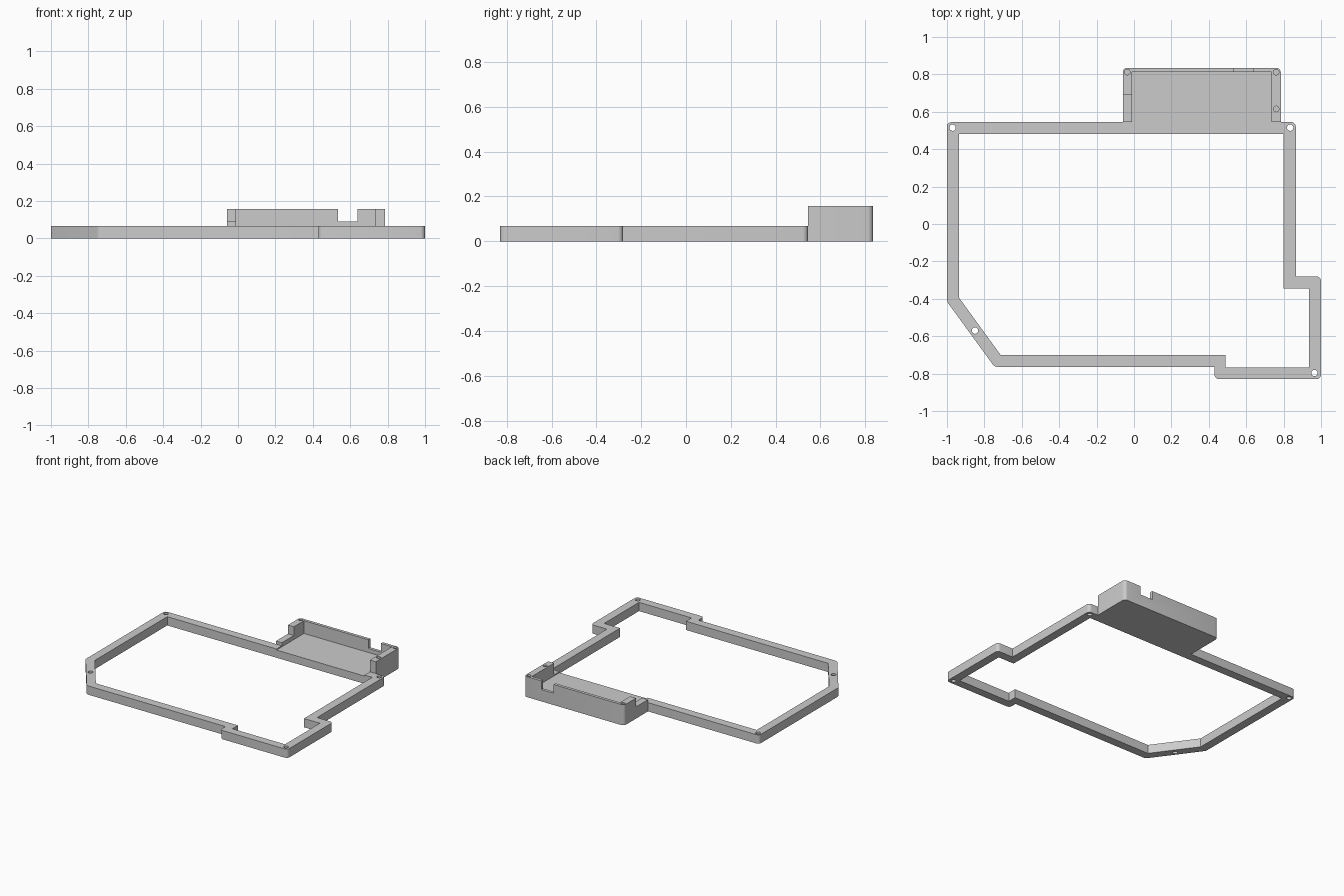
import bpy, bmesh, math
from mathutils import Vector

cube = bpy.data.objects.get("Cube")
if cube:
    bpy.data.objects.remove(cube, do_unlink=True)

GREY = (0.6, 0.6, 0.6, 1)
grey = bpy.data.materials.new("plain grey")
grey.use_nodes = True
grey.diffuse_color = GREY
grey.node_tree.nodes["Principled BSDF"].inputs["Base Color"].default_value = GREY

FRAME_TOP, TRAY_TOP, FLOOR, STEP = 0.067, 0.157, 0.059, 0.09


def rounded(points, steps=5):
    """Outline with a small arc at every corner that has a radius (x, y, r)."""
    out = []
    for i, p in enumerate(points):
        c = Vector(p[:2])
        r = p[2] if len(p) > 2 else 0
        if not r:
            out.append(c)
            continue
        a = (Vector(points[i - 1][:2]) - c).normalized()
        b = (Vector(points[(i + 1) % len(points)][:2]) - c).normalized()
        half = a.angle(b) / 2
        centre = c + (a + b).normalized() * (r / math.sin(half))
        start = (c + a * (r / math.tan(half)) - centre).normalized()
        end = (c + b * (r / math.tan(half)) - centre).normalized()
        for k in range(steps + 1):
            out.append(centre + start.slerp(end, k / steps) * r)
    return out


def prism(name, outline, z0, z1):
    bm = bmesh.new()
    face = bm.faces.new([bm.verts.new((p[0], p[1], z0)) for p in outline])
    top = bmesh.ops.extrude_face_region(bm, geom=[face])["geom"]
    bmesh.ops.translate(bm, vec=(0, 0, z1 - z0),
                        verts=[v for v in top if isinstance(v, bmesh.types.BMVert)])
    bmesh.ops.recalc_face_normals(bm, faces=bm.faces)
    mesh = bpy.data.meshes.new(name)
    bm.to_mesh(mesh)
    bm.free()
    mesh.materials.append(grey)
    obj = bpy.data.objects.new(name, mesh)
    bpy.context.collection.objects.link(obj)
    return obj


def box(x0, x1, y0, y1):
    return [(x0, y0), (x1, y0), (x1, y1), (x0, y1)]


def circle(x, y, r, n=24):
    return [(x + r * math.cos(math.tau * k / n), y + r * math.sin(math.tau * k / n))
            for k in range(n)]


def combine(obj, outline, z0, z1, operation='DIFFERENCE'):
    tool = prism("tool", outline, z0, z1)
    tool.hide_render = True
    mod = obj.modifiers.new("combine", 'BOOLEAN')
    mod.operation, mod.solver, mod.object = operation, 'EXACT', tool
    bpy.context.view_layer.objects.active = obj
    bpy.ops.object.modifier_apply(modifier=mod.name)
    bpy.data.objects.remove(tool, do_unlink=True)


# Border frame with its large opening
R = 0.025
frame = prism("border_frame_with_tray", rounded([
    (-1, 0.545, R), (0.865, 0.545, R), (0.865, -0.28), (1, -0.28, R),
    (1, -0.83, R), (0.43, -0.83, R), (0.43, -0.765), (-0.745, -0.765, 0.04),
    (-1, -0.415, 0.04)]), 0, FRAME_TOP)
combine(frame, [
    (-0.935, 0.48), (0.80, 0.48), (0.80, -0.345), (0.935, -0.345),
    (0.935, -0.767), (0.49, -0.767), (0.49, -0.70), (-0.713, -0.70),
    (-0.935, -0.395)], -0.1, 0.3)

# Tray block behind the frame, hollowed through the back bar
combine(frame, rounded([
    (-0.06, 0.545), (0.785, 0.545), (0.785, 0.835, R), (-0.06, 0.835, R)]),
    0, TRAY_TOP, 'UNION')
combine(frame, box(-0.01, 0.735, 0.4, 0.812), FLOOR, 0.3)

# Back wall notch and lowered side wall
combine(frame, box(0.535, 0.64, 0.78, 0.9), STEP, 0.3)
combine(frame, box(-0.1, 0.02, 0.5, 0.69), STEP, 0.3)

# Screw holes through the frame
for x, y in [(-0.97, 0.515), (0.835, 0.515), (-0.85, -0.57), (0.965, -0.797)]:
    combine(frame, circle(x, y, 0.017), -0.1, 0.3)

# Blind screw holes in the tray rim
for x, y in [(-0.036, 0.812), (0.76, 0.812), (0.76, 0.615)]:
    combine(frame, circle(x, y, 0.015), FLOOR, 0.3)

frame.select_set(True)
bpy.context.view_layer.objects.active = frame
bpy.ops.object.shade_smooth_by_angle(angle=math.radians(25))
